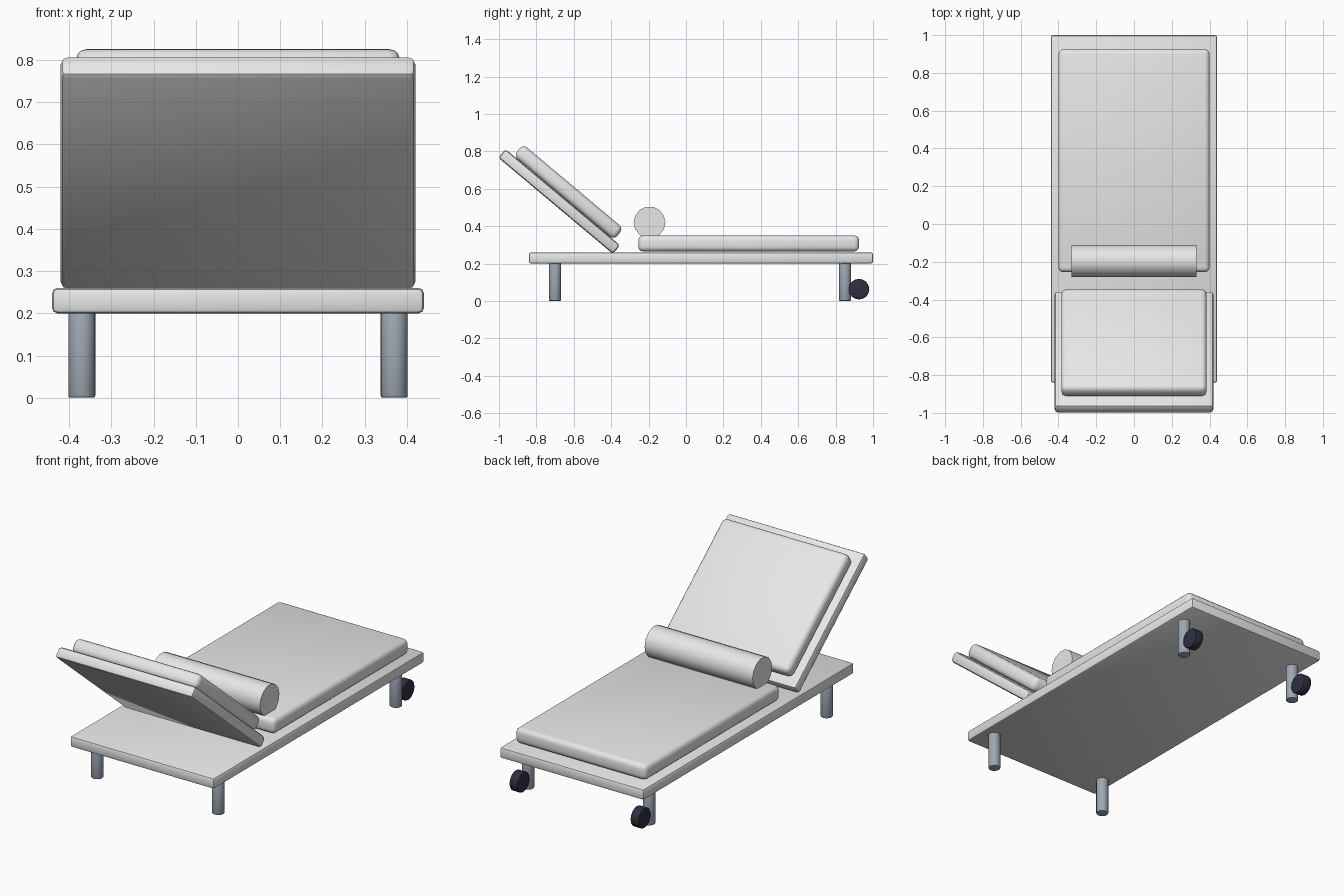
import bpy, bmesh
from math import radians, pi
from mathutils import Matrix

cube = bpy.data.objects.get("Cube")
if cube:
    bpy.data.objects.remove(cube, do_unlink=True)


def material(name, rgb):
    mat = bpy.data.materials.new(name)
    mat.use_nodes = True
    mat.diffuse_color = (*rgb, 1)
    mat.node_tree.nodes["Principled BSDF"].inputs["Base Color"].default_value = (*rgb, 1)
    return mat


fabric = material("light grey", (0.8, 0.8, 0.8))
metal = material("blue grey metal", (0.34, 0.39, 0.45))
rubber = material("dark rubber", (0.03, 0.028, 0.05))


def finish(name, bm, mat, location, rotation):
    """Turn a bmesh into a smooth-shaded object."""
    bmesh.ops.recalc_face_normals(bm, faces=bm.faces)
    mesh = bpy.data.meshes.new(name)
    bm.to_mesh(mesh)
    bm.free()
    mesh.materials.append(mat)
    obj = bpy.data.objects.new(name, mesh)
    obj.location = location
    obj.rotation_euler = rotation
    bpy.context.collection.objects.link(obj)
    bpy.ops.object.select_all(action="DESELECT")
    obj.select_set(True)
    bpy.context.view_layer.objects.active = obj
    bpy.ops.object.shade_smooth_by_angle(angle=radians(40))
    return obj


def rounded_box(name, size, location, radius, segments=3, tilt=0):
    bm = bmesh.new()
    bmesh.ops.create_cube(bm, size=1, matrix=Matrix.Diagonal((*size, 1)))
    bmesh.ops.bevel(bm, geom=bm.edges[:], offset=radius, segments=segments,
                    profile=0.5, affect="EDGES")
    return finish(name, bm, fabric, location, (tilt, 0, 0))


def cylinder(name, radius, length, location, mat, sides, radius_rim=0, axis="Z"):
    bm = bmesh.new()
    bmesh.ops.create_cone(bm, cap_ends=True, segments=sides, radius1=radius,
                          radius2=radius, depth=length)
    if radius_rim:
        rims = [e for e in bm.edges if abs(e.verts[0].co.z - e.verts[1].co.z) < 1e-5]
        bmesh.ops.bevel(bm, geom=rims, offset=radius_rim, segments=2,
                        profile=0.5, affect="EDGES")
    rotation = (0, pi / 2, 0) if axis == "X" else (0, 0, 0)
    return finish(name, bm, mat, location, rotation)


# Base and mattress
rounded_box("base_frame", (0.88, 1.84, 0.06), (0, 0.08, 0.23), 0.012, 2)
rounded_box("mattress", (0.8, 1.18, 0.085), (0, 0.335, 0.3075), 0.025)

# Reclined back rest with its cushion
recline = radians(-40)
rounded_box("back_panel", (0.84, 0.8, 0.06), (0, -0.678, 0.532), 0.016, 2, recline)
rounded_box("back_cushion", (0.77, 0.7, 0.08), (0, -0.628, 0.582), 0.028, 3, recline)

# Bolster pillow
cylinder("bolster", 0.085, 0.66, (0, -0.195, 0.42), fabric, 14, axis="X")

# Legs, with wheels behind the rear pair
for side, x in (("left", 0.37), ("right", -0.37)):
    for end, y in (("front", -0.7), ("rear", 0.85)):
        cylinder(f"{end}_leg_{side}", 0.032, 0.205, (x, y, 0.1025), metal, 16, 0.005)
    cylinder(f"wheel_{side}", 0.055, 0.05, (x, 0.925, 0.063), rubber, 16, 0.005, "X")
